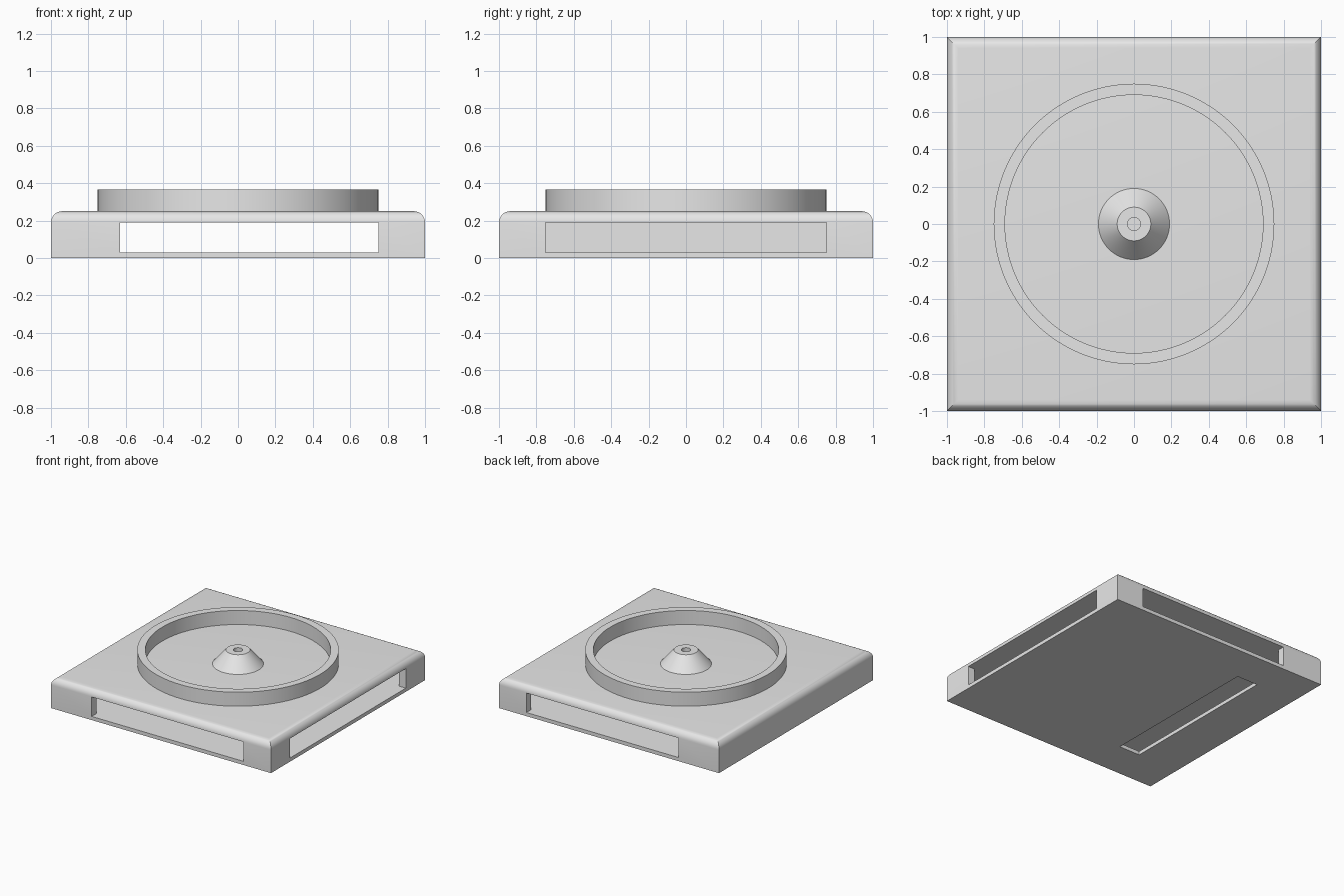
import bpy
import bmesh
from math import sin, cos, pi, radians

cube = bpy.data.objects.get("Cube")
if cube:
    bpy.data.objects.remove(cube, do_unlink=True)

grey = bpy.data.materials.new("plain grey")
grey.use_nodes = True
colour = (0.8, 0.8, 0.8, 1)
grey.diffuse_color = colour
grey.node_tree.nodes["Principled BSDF"].inputs["Base Color"].default_value = colour

FLOOR, CEILING, TOP, RIM = 0.03, 0.19, 0.25, 0.365
INNER, ROUND = 0.94, 0.06


def loft(name, rings, closed=False):
    """Skin a list of equal point rings; cap the ends or join them up."""
    bm = bmesh.new()
    loops = [[bm.verts.new(p) for p in ring] for ring in rings]
    pairs = list(zip(loops, loops[1:]))
    if closed:
        pairs.append((loops[-1], loops[0]))
    else:
        bm.faces.new(loops[0])
        bm.faces.new(loops[-1])
    for a, b in pairs:
        for i in range(len(a)):
            j = (i + 1) % len(a)
            bm.faces.new((a[i], a[j], b[j], b[i]))
    bmesh.ops.recalc_face_normals(bm, faces=bm.faces)
    mesh = bpy.data.meshes.new(name)
    bm.to_mesh(mesh)
    bm.free()
    mesh.materials.append(grey)
    obj = bpy.data.objects.new(name, mesh)
    bpy.context.collection.objects.link(obj)
    return obj


def prism(name, outline, z0, z1):
    return loft(name, [[(x, y, z) for x, y in outline] for z in (z0, z1)])


def lathe(name, profile, sides=96):
    angles = [2 * pi * i / sides for i in range(sides)]
    return loft(name, [[(r * cos(a), r * sin(a), z) for r, z in profile]
                       for a in angles], closed=True)


def rectangle(x0, x1, y0, y1):
    return [(x0, y0), (x1, y0), (x1, y1), (x0, y1)]


def cut(obj, cutter):
    cutter.hide_render = True
    mod = obj.modifiers.new("cut", "BOOLEAN")
    mod.operation = "DIFFERENCE"
    mod.solver = "EXACT"
    mod.object = cutter
    bpy.context.view_layer.objects.active = obj
    bpy.ops.object.modifier_apply(modifier=mod.name)
    bpy.data.objects.remove(cutter, do_unlink=True)


def smooth(obj):
    for face in obj.data.polygons:
        face.use_smooth = True
    obj.data.set_sharp_from_angle(angle=radians(30))


# Square housing with rounded, mitred top edges
steps = 8
levels = [(1, 0)]
for i in range(steps + 1):
    a = pi / 2 * i / steps
    levels.append((1 - ROUND + ROUND * cos(a), TOP - ROUND + ROUND * sin(a)))
housing = loft("housing", [[(x, y, z) for x, y in rectangle(-w, w, -w, w)]
                           for w, z in levels])

# Hollow inside, open at front, back and left side
w, out = INNER, 1.2
x0, x1, half = -0.63, 0.75, 0.75
lower = [(-w, -w), (x0, -w), (x0, -out), (x1, -out), (x1, -w), (w, -w),
         (w, -half), (out, -half)]
upper = [(x, -y) for x, y in reversed(lower)]
cut(housing, prism("cavity_cutter", lower + upper, FLOOR, CEILING))

# Long slot through the floor
cut(housing, prism("slot_cutter", rectangle(-0.63, -0.44, -0.69, 0.69), -0.1, 0.1))
smooth(housing)

# Raised ring and conical centre hub with a hole
ring = lathe("ring_wall", [(0.75, TOP), (0.75, RIM), (0.69, RIM), (0.69, TOP)])
hub = lathe("centre_hub", [(0.19, TOP), (0.09, RIM), (0.035, RIM), (0.035, TOP)])
smooth(ring)
smooth(hub)
